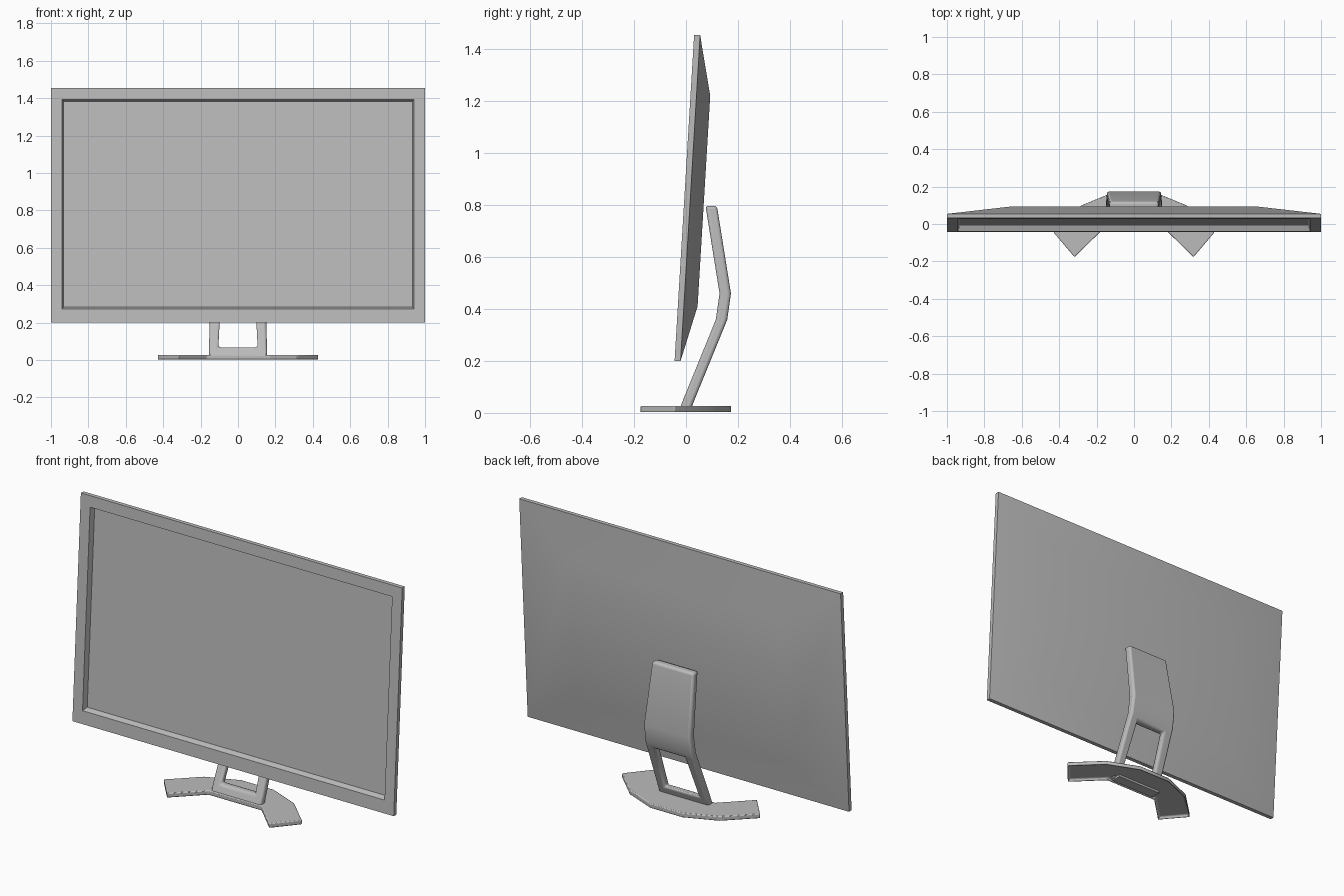
import bpy
import bmesh

cube = bpy.data.objects.get("Cube")
if cube:
    bpy.data.objects.remove(cube, do_unlink=True)

grey = bpy.data.materials.new("plain grey")
grey.use_nodes = True
grey.diffuse_color = (0.5, 0.5, 0.5, 1)
grey.node_tree.nodes["Principled BSDF"].inputs["Base Color"].default_value = (0.5, 0.5, 0.5, 1)


def finish(bm, name, bevel=0.0, segments=3):
    """Turn a bmesh into a named, shaded object."""
    bmesh.ops.recalc_face_normals(bm, faces=bm.faces[:])
    mesh = bpy.data.meshes.new(name)
    bm.to_mesh(mesh)
    bm.free()
    mesh.materials.append(grey)
    obj = bpy.data.objects.new(name, mesh)
    bpy.context.collection.objects.link(obj)
    bpy.ops.object.select_all(action="DESELECT")
    obj.select_set(True)
    bpy.context.view_layer.objects.active = obj
    bpy.ops.object.shade_smooth_by_angle(angle=0.6)
    if bevel:
        mod = obj.modifiers.new("rounded_edges", "BEVEL")
        mod.width = bevel
        mod.segments = segments
        mod.limit_method = "ANGLE"
        mod.angle_limit = 0.7
    return obj


# Display panel: rectangular rings from the recessed screen round to the back
bm = bmesh.new()
bottom, top = 0.2, 1.455
rings = [  # half width, low z, high z, depth behind the front plane
    (0.932, 0.283, 1.382, 0.03),
    (0.94, 0.273, 1.392, 0),
    (1, bottom, top, 0),
    (1, bottom, top, 0.023),
    (0.66, 0.41, 1.22, 0.076),
]
loops = []
for w, low, high, depth in rings:
    corners = [(-w, low), (w, low), (w, high), (-w, high)]
    # lean the panel back as it rises
    loops.append([bm.verts.new((x, -0.044 + depth + 0.06 * (z - bottom), z)) for x, z in corners])
for a, b in zip(loops, loops[1:]):
    for i in range(4):
        j = (i + 1) % 4
        bm.faces.new((a[i], a[j], b[j], b[i]))
bm.faces.new(loops[0])
bm.faces.new(loops[-1])
finish(bm, "display_panel")

# Stand neck: bent sheet with a window, extruded backwards
bm = bmesh.new()
rows = [  # z, front y, half width, half width of the window
    (0.012, -0.026, 0.156, 0.105),
    (0.068, -0.004, 0.155, 0.105),
    (0.325, 0.101, 0.148, 0.092),
    (0.36, 0.115, 0.147, 0.09),
    (0.46, 0.129, 0.145, 0.09),
    (0.797, 0.075, 0.13, 0.085),
]
grid = [[bm.verts.new((x, y, z)) for x in (-w, -h, h, w)] for z, y, w, h in rows]
for r in range(len(rows) - 1):
    for c in range(3):
        if (r, c) != (1, 1):
            bm.faces.new((grid[r][c], grid[r][c + 1], grid[r + 1][c + 1], grid[r + 1][c]))
back = bmesh.ops.extrude_face_region(bm, geom=bm.faces[:], use_keep_orig=True)
back_verts = [v for v in back["geom"] if isinstance(v, bmesh.types.BMVert)]
bmesh.ops.translate(bm, verts=back_verts, vec=(0, 0.044, 0))
finish(bm, "stand_neck", 0.012)

# Base: mirrored crescent outline, hollow underneath
half = [(0.1, 0.174), (0.28, 0.1), (0.43, -0.045), (0.318, -0.177), (0.165, -0.027)]
outline = half + [(-x, y) for x, y in reversed(half)]
bm = bmesh.new()
height = 0.027
cap = bm.faces.new([bm.verts.new((x, y, height)) for x, y in outline])
under = bmesh.ops.extrude_face_region(bm, geom=[cap], use_keep_orig=True)
floor = next(f for f in under["geom"] if isinstance(f, bmesh.types.BMFace))
bmesh.ops.translate(bm, verts=floor.verts[:], vec=(0, 0, -height))
bmesh.ops.recalc_face_normals(bm, faces=bm.faces[:])
bmesh.ops.inset_region(bm, faces=[floor], thickness=0.01, use_even_offset=True)
bmesh.ops.translate(bm, verts=floor.verts[:], vec=(0, 0, 0.017))
finish(bm, "base", 0.005, 2)

# Socket below the base that holds the neck
bm = bmesh.new()
bmesh.ops.create_cube(bm, size=1)
bmesh.ops.scale(bm, verts=bm.verts[:], vec=(0.28, 0.06, 0.014))
bmesh.ops.translate(bm, verts=bm.verts[:], vec=(0, 0.015, 0.012))
finish(bm, "neck_socket")
